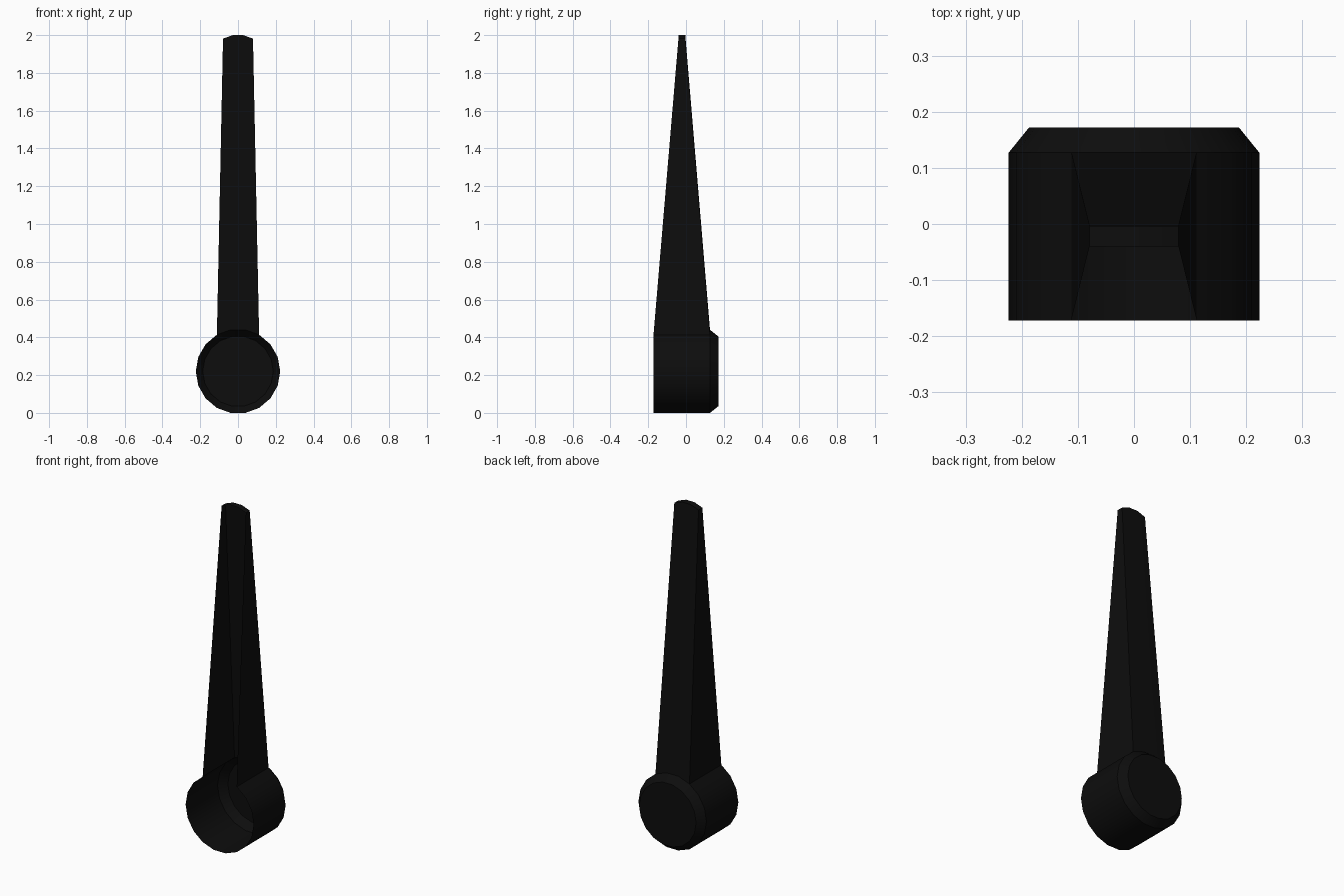
import bpy, bmesh, math

SIDES = 18
RADIUS, CAP_RADIUS = 0.2235, 0.187
FRONT, SHOULDER, BACK = -0.172, 0.127, 0.172
HUB_Z = 0.22

cube = bpy.data.objects.get("Cube")
if cube:
    bpy.data.objects.remove(cube, do_unlink=True)

black = bpy.data.materials.new("matte_black")
black.use_nodes = True
colour = (0.004, 0.004, 0.004, 1)
black.diffuse_color = colour
black.node_tree.nodes["Principled BSDF"].inputs["Base Color"].default_value = colour


def arc_point(i, radius, y):
    """Point i of the hub outline; the flat top side lies between points 4 and 5."""
    a = 2 * math.pi * i / SIDES
    return (radius * math.cos(a), y, HUB_Z + radius * math.sin(a))


def finish(bm, name):
    mesh = bpy.data.meshes.new(name)
    bm.to_mesh(mesh)
    bm.free()
    mesh.materials.append(black)
    obj = bpy.data.objects.new(name, mesh)
    bpy.context.collection.objects.link(obj)
    bpy.ops.object.select_all(action="DESELECT")
    obj.select_set(True)
    bpy.context.view_layer.objects.active = obj
    bpy.ops.object.shade_smooth_by_angle(angle=math.radians(30))
    return obj


# Hub: round shell, open at the front and where the arm joins, bevelled back cap
bm = bmesh.new()
rings = [[bm.verts.new(arc_point(i, r, y)) for i in range(SIDES)]
         for r, y in ((RADIUS, FRONT), (RADIUS, SHOULDER), (CAP_RADIUS, BACK))]
for band in range(2):
    near, far = rings[band], rings[band + 1]
    for i in range(SIDES):
        if band == 0 and i in (3, 4, 5):
            continue
        j = (i + 1) % SIDES
        bm.faces.new((near[j], near[i], far[i], far[j]))
bm.faces.new(rings[2][::-1])
finish(bm, "hub")

# Arm: tapered channel rising from the hub, open at the front, closed at the tip
TAPER = 0.71
TIP_Y, TIP_HALF = -0.022, 0.018
top = arc_point(4, RADIUS, 0)[2]


def arm_row(y, tip):
    row = []
    for i in range(3, 7):
        x, _, z = arc_point(i, RADIUS, y)
        if tip:
            x, z = x * TAPER, 2 + (z - top) * TAPER
        row.append(bm.verts.new((x, y, z)))
    return row


bm = bmesh.new()
base_front, base_back = arm_row(FRONT, False), arm_row(SHOULDER, False)
tip_front, tip_back = arm_row(TIP_Y - TIP_HALF, True), arm_row(TIP_Y + TIP_HALF, True)
for k in range(3):
    bm.faces.new((tip_front[k + 1], tip_front[k], tip_back[k], tip_back[k + 1]))
    bm.faces.new((tip_back[k + 1], tip_back[k], base_back[k], base_back[k + 1]))
bm.faces.new((base_front[0], base_back[0], tip_back[0], tip_front[0]))
bm.faces.new((base_back[3], base_front[3], tip_front[3], tip_back[3]))
finish(bm, "arm")
